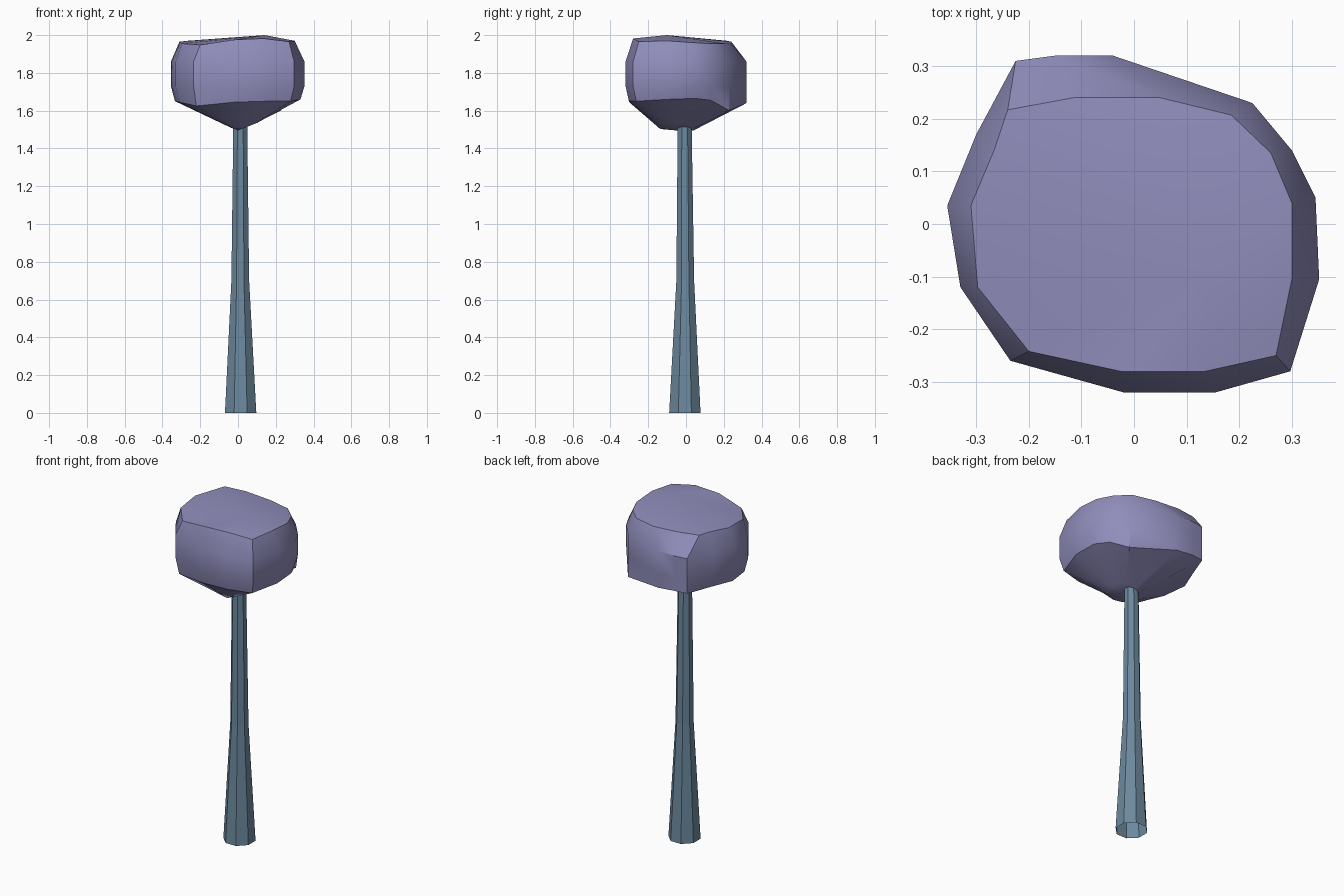
import bpy, bmesh, math

if "Cube" in bpy.data.objects:
    bpy.data.objects.remove(bpy.data.objects["Cube"])


def material(name, color):
    m = bpy.data.materials.new(name)
    m.diffuse_color = (*color, 1)
    m.use_nodes = True
    m.node_tree.nodes["Principled BSDF"].inputs["Base Color"].default_value = m.diffuse_color
    return m


def loft(name, rings, mat, start=None, end=None):
    """Skin equal-length rings; optional apex points close either end."""
    bm = bmesh.new()
    loops = [[bm.verts.new(p) for p in ring] for ring in rings]
    n = len(loops[0])
    for a, b in zip(loops, loops[1:]):
        for i in range(n):
            j = (i + 1) % n
            bm.faces.new((a[i], a[j], b[j], b[i]))
    for loop, apex in ((loops[0], start), (loops[-1], end)):
        if apex:
            c = bm.verts.new(apex)
            for i in range(n):
                bm.faces.new((loop[i], loop[(i + 1) % n], c))
    bmesh.ops.recalc_face_normals(bm, faces=bm.faces)
    me = bpy.data.meshes.new(name)
    bm.to_mesh(me)
    bm.free()
    ob = bpy.data.objects.new(name, me)
    me.materials.append(mat)
    bpy.context.collection.objects.link(ob)
    return ob


# Tapering eight-sided trunk, open underneath
def octagon(x, y, z, r):
    angles = [math.radians(22.5 + 45 * i) for i in range(8)]
    r /= math.cos(math.radians(22.5))
    return [(x + r * math.cos(a), y + r * math.sin(a), z) for a in angles]


trunk = loft("trunk", [octagon(0.014, -0.006, 0, 0.083),
                       octagon(0.012, -0.004, 0.7, 0.047),
                       octagon(0.012, -0.007, 1.52, 0.037)],
             material("bark", (0.15, 0.25, 0.34)), end=(0.012, -0.007, 1.52))

# Faceted crown: top rim x, y, z, then outer x, y and bottom rim z, counter-clockwise from the right
outline = [
    (0.30, -0.105, 1.97, 0.352, -0.105, 1.66),
    (0.30, 0.04, 1.96, 0.345, 0.05, 1.665),
    (0.26, 0.135, 1.955, 0.30, 0.14, 1.655),
    (0.185, 0.207, 1.955, 0.225, 0.23, 1.60),
    (0.05, 0.24, 1.955, -0.04, 0.32, 1.64),
    (-0.115, 0.24, 1.965, -0.15, 0.32, 1.65),
    (-0.24, 0.217, 1.97, -0.225, 0.31, 1.65),
    (-0.266, 0.14, 1.97, -0.30, 0.17, 1.65),
    (-0.31, 0.035, 1.965, -0.355, 0.035, 1.65),
    (-0.297, -0.12, 1.955, -0.33, -0.12, 1.645),
    (-0.20, -0.242, 1.948, -0.235, -0.26, 1.625),
    (-0.025, -0.28, 1.975, -0.02, -0.32, 1.645),
    (0.135, -0.28, 1.982, 0.155, -0.32, 1.65),
    (0.27, -0.25, 1.965, 0.297, -0.28, 1.65),
]
top = [p[:3] for p in outline]
upper = [(p[3], p[4], 1.86) for p in outline]
lower = [(p[3], p[4], 1.73) for p in outline]
rim = []
keel = []
for _, _, _, x, y, z in outline:
    s = 1 if y > 0.2 else 0.94
    rim.append((x * s, y * s, z))
    kx = 0.03 + 0.2 * x
    keel.append((kx, -0.05 + 0.28 * y, 1.495 + 0.4 * abs(kx)))
crown = loft("crown", [top, upper, lower, rim, keel],
             material("leaves", (0.28, 0.27, 0.5)),
             start=(0.14, -0.1, 2.0), end=(0, -0.05, 1.495))
bpy.ops.object.select_all(action='DESELECT')
crown.select_set(True)
bpy.context.view_layer.objects.active = crown
bpy.ops.object.shade_smooth_by_angle(angle=math.radians(35))
